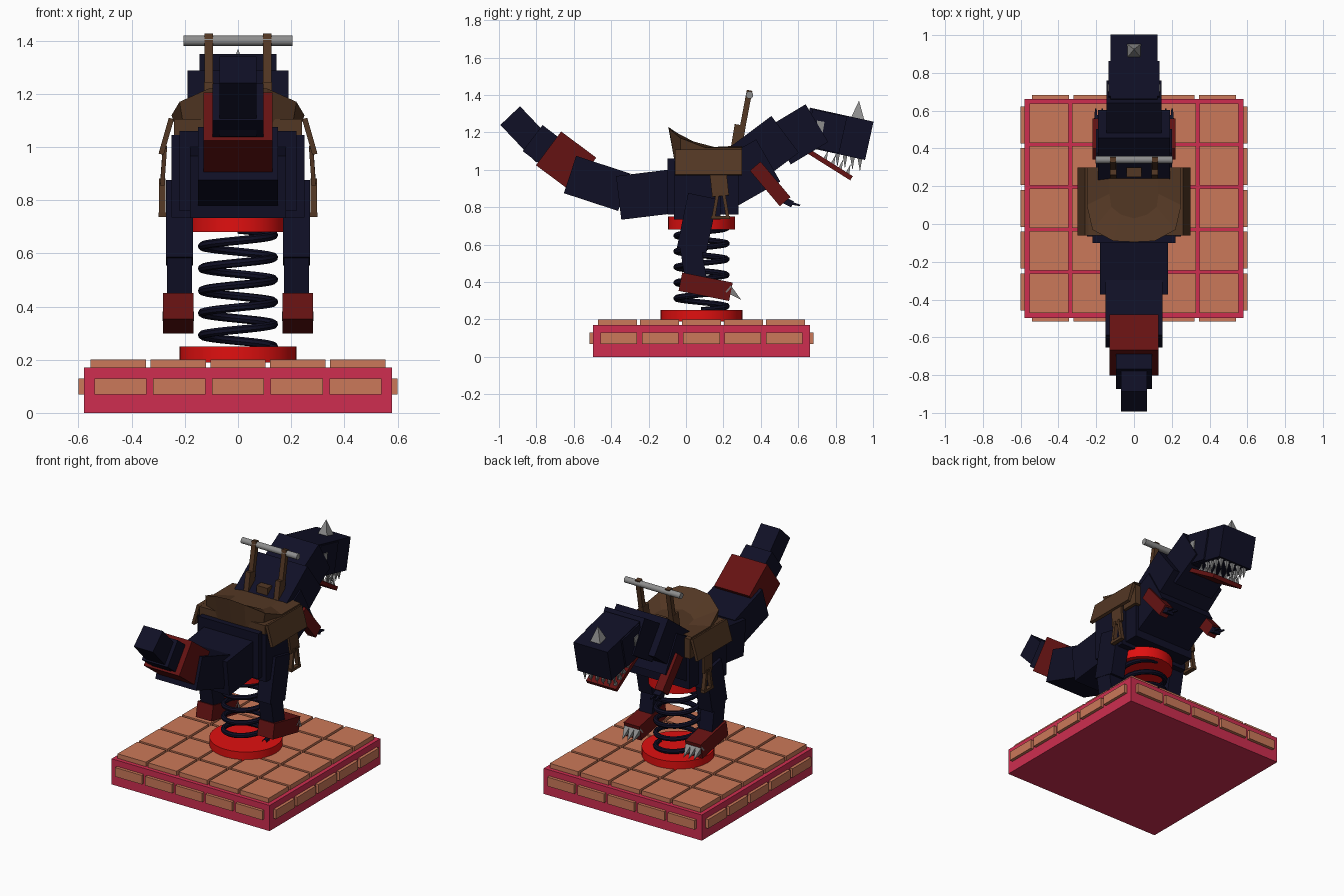
import bpy, bmesh, math
from mathutils import Matrix, Vector

if "Cube" in bpy.data.objects:
    bpy.data.objects.remove(bpy.data.objects["Cube"])


def material(name, r, g, b):
    m = bpy.data.materials.new(name)
    m.use_nodes = True
    m.diffuse_color = (r, g, b, 1)
    bsdf = next(n for n in m.node_tree.nodes if n.type == 'BSDF_PRINCIPLED')
    bsdf.inputs["Base Color"].default_value = (r, g, b, 1)
    return m


NAVY = material("navy", 0.005, 0.005, 0.019)
DARK_RED = material("dark red", 0.13, 0.006, 0.006)
RED = material("bright red", 0.75, 0.005, 0.005)
BROWN = material("leather brown", 0.085, 0.038, 0.017)
GREY = material("grey", 0.27, 0.27, 0.27)
CRIMSON = material("crimson", 0.62, 0.027, 0.08)
TILE = material("terracotta", 0.6, 0.19, 0.1)


def add(name, bm, mat):
    bmesh.ops.recalc_face_normals(bm, faces=bm.faces[:])
    me = bpy.data.meshes.new(name)
    bm.to_mesh(me)
    bm.free()
    me.materials.append(mat)
    ob = bpy.data.objects.new(name, me)
    bpy.context.scene.collection.objects.link(ob)
    return ob


def box(name, centre, size, mat, rot=None):
    bm = bmesh.new()
    m = Matrix.Translation(centre) @ (rot or Matrix()) @ Matrix.Diagonal((*size, 1))
    bmesh.ops.create_cube(bm, size=1, matrix=m)
    return add(name, bm, mat)


def limb(name, a, b, thick, width, mat, x=0.0, x_end=None):
    """Box running between two (y, z) points."""
    p = Vector((x, *a))
    q = Vector((x if x_end is None else x_end, *b))
    d = q - p
    yaxis = d.normalized()
    zaxis = Vector((1, 0, 0)).cross(yaxis).normalized()
    rot = Matrix((yaxis.cross(zaxis), yaxis, zaxis)).transposed().to_4x4()
    return box(name, (p + q) / 2, (width, d.length, thick), mat, rot)


def rod(name, a, b, r1, r2, mat, sides=4, spin=math.pi / 4):
    """Cone or cylinder from a to b."""
    a, b = Vector(a), Vector(b)
    rot = (b - a).to_track_quat('Z', 'Y').to_matrix().to_4x4()
    bm = bmesh.new()
    bmesh.ops.create_cone(bm, cap_ends=True, segments=sides, radius1=r1, radius2=r2,
                          depth=(b - a).length,
                          matrix=Matrix.Translation((a + b) / 2) @ rot @ Matrix.Rotation(spin, 4, 'Z'))
    return add(name, bm, mat)


def smooth(ob):
    bpy.ops.object.select_all(action='DESELECT')
    ob.select_set(True)
    bpy.context.view_layer.objects.active = ob
    bpy.ops.object.shade_smooth_by_angle(angle=math.radians(35))


# Base slab with tiles on the top and all four sides
CY = 0.083
box("base_slab", (0, CY, 0.085), (1.16, 1.16, 0.17), CRIMSON)
for i in range(5):
    u = (i - 2) * 0.225
    for j in range(5):
        box("top_tile", (u, CY + (j - 2) * 0.225, 0.183), (0.208, 0.208, 0.034), TILE)
    for s in (-1, 1):
        v = (i - 2) * 0.221
        box("side_tile", (s * 0.585, CY + v, 0.1), (0.03, 0.196, 0.06), TILE)
        box("end_tile", (v, CY + s * 0.585, 0.1), (0.196, 0.03, 0.06), TILE)

# Spring and its mounting discs
smooth(rod("lower_disc", (0, CY, 0.19), (0, CY, 0.25), 0.22, 0.22, RED, 32))
smooth(rod("upper_disc", (0, CY, 0.68), (0, CY, 0.75), 0.18, 0.18, RED, 32))
curve = bpy.data.curves.new("spring", 'CURVE')
curve.dimensions = '3D'
curve.bevel_depth = 0.016
curve.bevel_resolution = 2
turns, steps = 5.25, 126
spline = curve.splines.new('POLY')
spline.points.add(steps)
for i, p in enumerate(spline.points):
    t = i / steps
    a = t * turns * math.tau
    p.co = (0.135 * math.cos(a), CY + 0.135 * math.sin(a), 0.25 + 0.44 * t, 1)
curve.materials.append(NAVY)
spring = bpy.data.objects.new("spring", curve)
bpy.context.scene.collection.objects.link(spring)
bpy.ops.object.select_all(action='DESELECT')
spring.select_set(True)
bpy.context.view_layer.objects.active = spring
bpy.ops.object.convert(target='MESH')
smooth(bpy.context.view_layer.objects.active)

# Tail, body and neck as a chain of blocks
limb("tail_tip", (-0.94, 1.29), (-0.75, 1.09), 0.145, 0.14, NAVY)
limb("tail_end", (-0.82, 1.17), (-0.65, 1.04), 0.175, 0.19, NAVY)
limb("tail_band", (-0.735, 1.115), (-0.547, 0.975), 0.225, 0.26, DARK_RED)
limb("tail_middle", (-0.62, 0.975), (-0.33, 0.88), 0.21, 0.30, NAVY)
limb("tail_root", (-0.36, 0.85), (-0.03, 0.89), 0.235, 0.36, NAVY)
box("body", (0, 0.09, 0.91), (0.44, 0.38, 0.30), NAVY)
box("hips", (0, 0.06, 0.89), (0.50, 0.25, 0.31), NAVY)
limb("chest", (0.14, 0.88), (0.44, 1.05), 0.26, 0.40, NAVY)
limb("lower_neck", (0.29, 1.01), (0.53, 1.19), 0.245, 0.38, NAVY)
limb("upper_neck", (0.50, 1.13), (0.70, 1.25), 0.235, 0.29, NAVY)

# Head, jaw, horn
limb("head", (0.64, 1.23), (0.98, 1.155), 0.21, 0.25, NAVY)
limb("skull_back", (0.655, 1.227), (0.84, 1.186), 0.20, 0.27, NAVY)
limb("jaw", (0.63, 1.115), (0.885, 0.955), 0.026, 0.22, DARK_RED)
rod("horn", (0, 0.915, 1.255), (0, 0.925, 1.37), 0.06, 0, GREY)


# Teeth: one row along each side of both jaws, and one across the front
def tooth(x, y, upper):
    if upper:
        z = 1.235 - 0.21 * y + 0.02
        rod("upper_tooth", (x, y, z), (x, y, z - 0.07), 0.017, 0, GREY)
    else:
        z = 1.115 - 0.627 * (y - 0.63)
        rod("lower_tooth", (x, y, z), (x, y + 0.02, z + 0.06), 0.017, 0, GREY)


for upper, front in ((True, 0.93), (False, 0.86)):
    for i in range(5):
        tooth((i - 2) * 0.045, front, upper)
    for s in (-1, 1):
        for i in range(1, 4):
            tooth(s * 0.095, front - i * 0.04, upper)

# Eyes, arms and legs, one of each per side
for s, side in ((1, "left"), (-1, "right")):
    limb(side + "_eye", (0.709, 1.19), (0.721, 1.26), 0.04, 0.008, GREY, s * 0.137)
    limb(side + "_arm", (0.37, 1.02), (0.53, 0.83), 0.075, 0.06, DARK_RED, s * 0.19)
    limb(side + "_hand", (0.50, 0.85), (0.57, 0.815), 0.035, 0.05, NAVY, s * 0.185)
    for k in (-1, 1):
        x = s * 0.185 + k * 0.017
        rod(side + "_finger", (x, 0.55, 0.825), (x, 0.61, 0.81), 0.013, 0.006, NAVY)
    limb(side + "_thigh", (0.09, 0.86), (0.03, 0.57), 0.16, 0.10, NAVY, s * 0.22)
    limb(side + "_shin", (0.02, 0.62), (0.055, 0.40), 0.115, 0.095, NAVY, s * 0.22)
    limb(side + "_foot", (-0.03, 0.402), (0.24, 0.348), 0.10, 0.115, DARK_RED, s * 0.225)
    for k in (-1, 0, 1):
        x = s * 0.225 + k * 0.037
        rod(side + "_claw", (x, 0.225, 0.365), (x, 0.295, 0.305), 0.032, 0, GREY)

# Saddle: block, dished seat with a raised rear rim, and skirts
box("saddle_block", (0, 0.12, 1.04), (0.48, 0.36, 0.13), BROWN)
rim = [(0, -0.095, 1.23), (0.11, -0.09, 1.22), (0.22, -0.03, 1.17),
       (0.25, 0.10, 1.12), (0.25, 0.30, 1.12)]
dish = [(0, 0.03, 1.135), (0.07, 0.05, 1.13), (0.12, 0.09, 1.125),
        (0.13, 0.16, 1.12), (0.13, 0.30, 1.13)]
bm = bmesh.new()
loops = []
for pts in (rim, dish):
    full = [(-x, y, z) for x, y, z in pts[:0:-1]] + pts
    loops.append([bm.verts.new(p) for p in full])
under = [bm.verts.new((v.co.x * 0.9, max(v.co.y, -0.06), 1.04)) for v in loops[0]]
for first, second in (loops, (loops[0], under)):
    for i in range(len(first) - 1):
        bm.faces.new((first[i], first[i + 1], second[i + 1], second[i]))
bm.faces.new(loops[1])
bm.faces.new(under)
add("seat", bm, BROWN)
for s, side in ((1, "left"), (-1, "right")):
    tilt = Matrix.Rotation(-s * 0.28, 4, 'Y')
    box(side + "_skirt", (s * 0.27, 0.12, 1.04), (0.02, 0.36, 0.14), BROWN, tilt)
    # Stirrup strap and ring
    limb(side + "_strap", (0.17, 1.0), (0.185, 0.86), 0.09, 0.016, BROWN, s * 0.275, s * 0.285)
    for dy in (-0.025, 0.025):
        limb(side + "_stirrup_side", (0.185 + dy * 0.6, 0.88), (0.185 + dy * 1.5, 0.75),
             0.018, 0.025, BROWN, s * 0.285)
    box(side + "_stirrup_tread", (s * 0.285, 0.185, 0.745), (0.028, 0.1, 0.018), BROWN)
    # Handle post
    limb(side + "_handle_foot", (0.265, 1.09), (0.29, 1.24), 0.06, 0.035, BROWN, s * 0.11)
    limb(side + "_handle_post", (0.29, 1.16), (0.34, 1.425), 0.03, 0.032, BROWN, s * 0.11)
box("pommel", (0, 0.275, 1.13), (0.08, 0.05, 0.10), BROWN)
smooth(rod("handle_bar", (-0.205, 0.34, 1.4), (0.205, 0.34, 1.4), 0.02, 0.02, GREY, 12))
